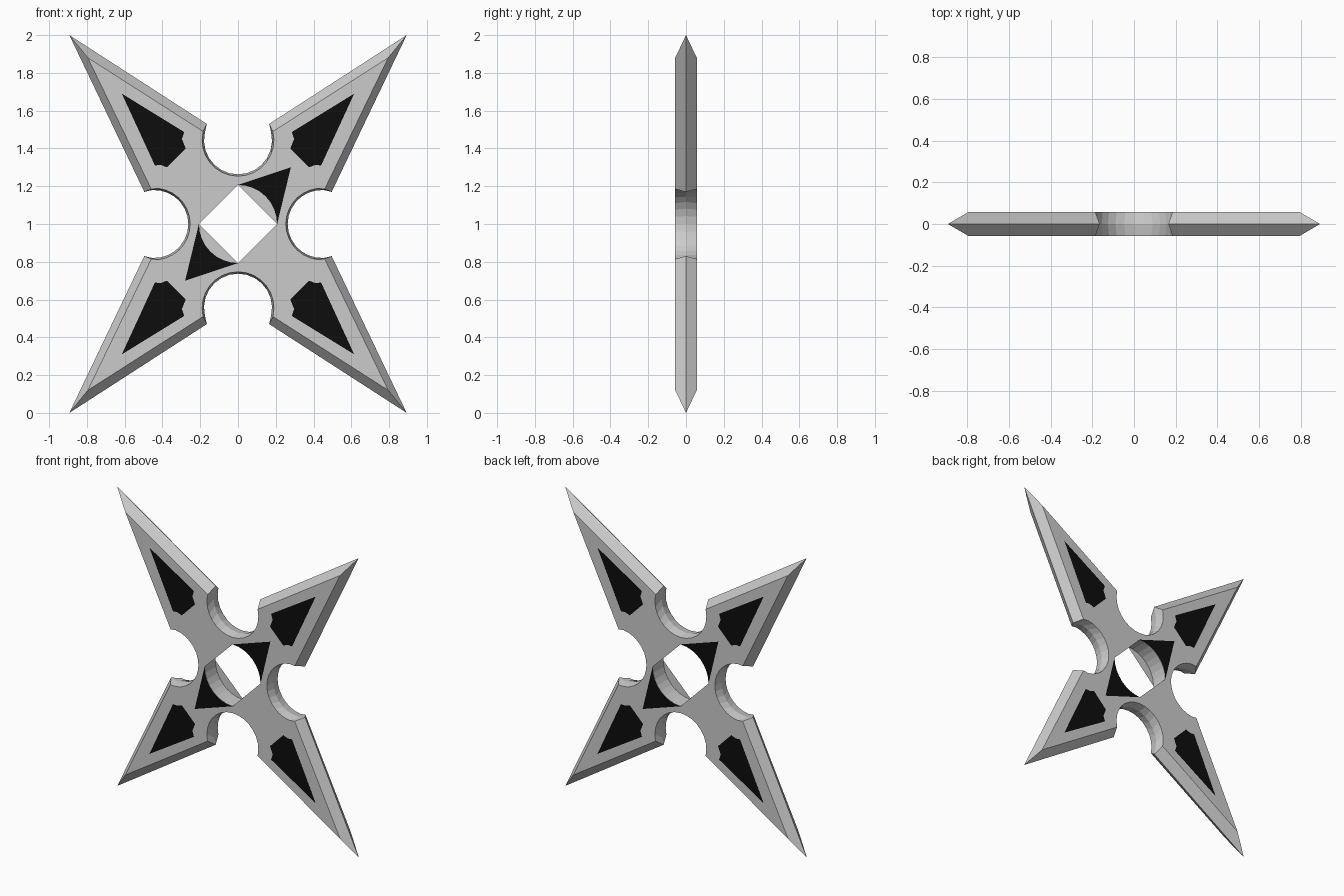
import bpy, bmesh
from math import cos, sin, pi, radians, atan2

if "Cube" in bpy.data.objects:
    bpy.data.objects.remove(bpy.data.objects["Cube"])

CZ = 1.0        # height of the centre
T = 0.057       # half thickness
R_HOLE = 0.207


def arc(cx, cz, r, a0, a1, n):
    return [(cx + r * cos(a0 + (a1 - a0) * i / n), cz + r * sin(a0 + (a1 - a0) * i / n))
            for i in range(n + 1)]


def star_outline(c, r, top_corner, tip, side_corner):
    """One quarter (half notch, tip, half notch) mirrored into a closed outline."""
    a_top = atan2(top_corner[1] - c, top_corner[0])
    a_side = atan2(side_corner[1], side_corner[0] - c)
    q = (arc(0, c, r, -pi / 2, a_top, 8)[:-1] + [top_corner, tip, side_corner]
         + arc(c, 0, r, a_side, pi, 8)[1:])
    right = q + [(x, -z) for x, z in reversed(q[:-1])]
    return right + [(-x, z) for x, z in reversed(right[1:-1])]


def make_object(name, bm, mat=None):
    me = bpy.data.meshes.new(name)
    bm.to_mesh(me)
    bm.free()
    ob = bpy.data.objects.new(name, me)
    bpy.context.collection.objects.link(ob)
    if mat:
        me.materials.append(mat)
    return ob


def flat_parts(name, polys, y, mat=None):
    """Flat front shapes plus copies turned half round for the back."""
    bm = bmesh.new()
    for poly in polys:
        for s in (1, -1):
            bm.faces.new([bm.verts.new((s * x, -s * y, CZ + z)) for x, z in poly])
    return make_object(name, bm, mat)


black = bpy.data.materials.new("black_inlay")
black.diffuse_color = (0.004, 0.004, 0.004, 1)
black.use_nodes = True
black.node_tree.nodes["Principled BSDF"].inputs["Base Color"].default_value = black.diffuse_color

# Blade body: sharp middle outline, narrower front and back faces, round hole
edge = star_outline(0.443, 0.18, (0.165, 0.53), (0.893, 1.0), (0.496, 0.17))
face = star_outline(0.443, 0.19, (0.185, 0.49), (0.795, 0.88), (0.459, 0.185))
hole = arc(0, 0, R_HOLE, 0, 2 * pi, 32)[:-1]

bm = bmesh.new()


def ring(points, y):
    return [bm.verts.new((x, y, CZ + z)) for x, z in points]


def bridge(a, b):
    n = len(a)
    for i in range(n):
        bm.faces.new((a[i], a[(i + 1) % n], b[(i + 1) % n], b[i]))


def loop_edges(loop):
    return [bm.edges.get((loop[i - 1], loop[i])) for i in range(len(loop))]


front, middle, back = ring(face, -T), ring(edge, 0), ring(face, T)
hole_front, hole_back = ring(hole, -T), ring(hole, T)
bridge(front, middle)
bridge(middle, back)
bridge(hole_front, hole_back)
for outer, inner in ((front, hole_front), (back, hole_back)):
    bmesh.ops.triangle_fill(bm, use_beauty=True, edges=loop_edges(outer) + loop_edges(inner))
bmesh.ops.recalc_face_normals(bm, faces=bm.faces[:])
make_object("star_blade", bm)

# Flat webs that cut off two corners of the hole on each face
flat_parts("hole_webs", [arc(0, 0, R_HOLE, radians(a), radians(a + 90), 8)
                         for a in (90, 270)], T)

# Black triangles hugging the hole
tri = arc(0, 0, R_HOLE, pi / 2, 0, 8) + [(0.28, 0.30)]
flat_parts("hole_inlays", [tri, [(-x, -z) for x, z in tri]], T + 0.001, black)

# Black inlays on the four arms
kite = [(0.615, 0.69), (0.285, 0.487), (0.297, 0.45), (0.277, 0.40),
        (0.375, 0.30), (0.41, 0.313), (0.44, 0.31)]
kites = []
for sx in (1, -1):
    for sz in (1, -1):
        k = [(sx * x, sz * z) for x, z in kite]
        kites.append(k if sx * sz > 0 else k[::-1])
flat_parts("arm_inlays", kites, T + 0.001, black)
